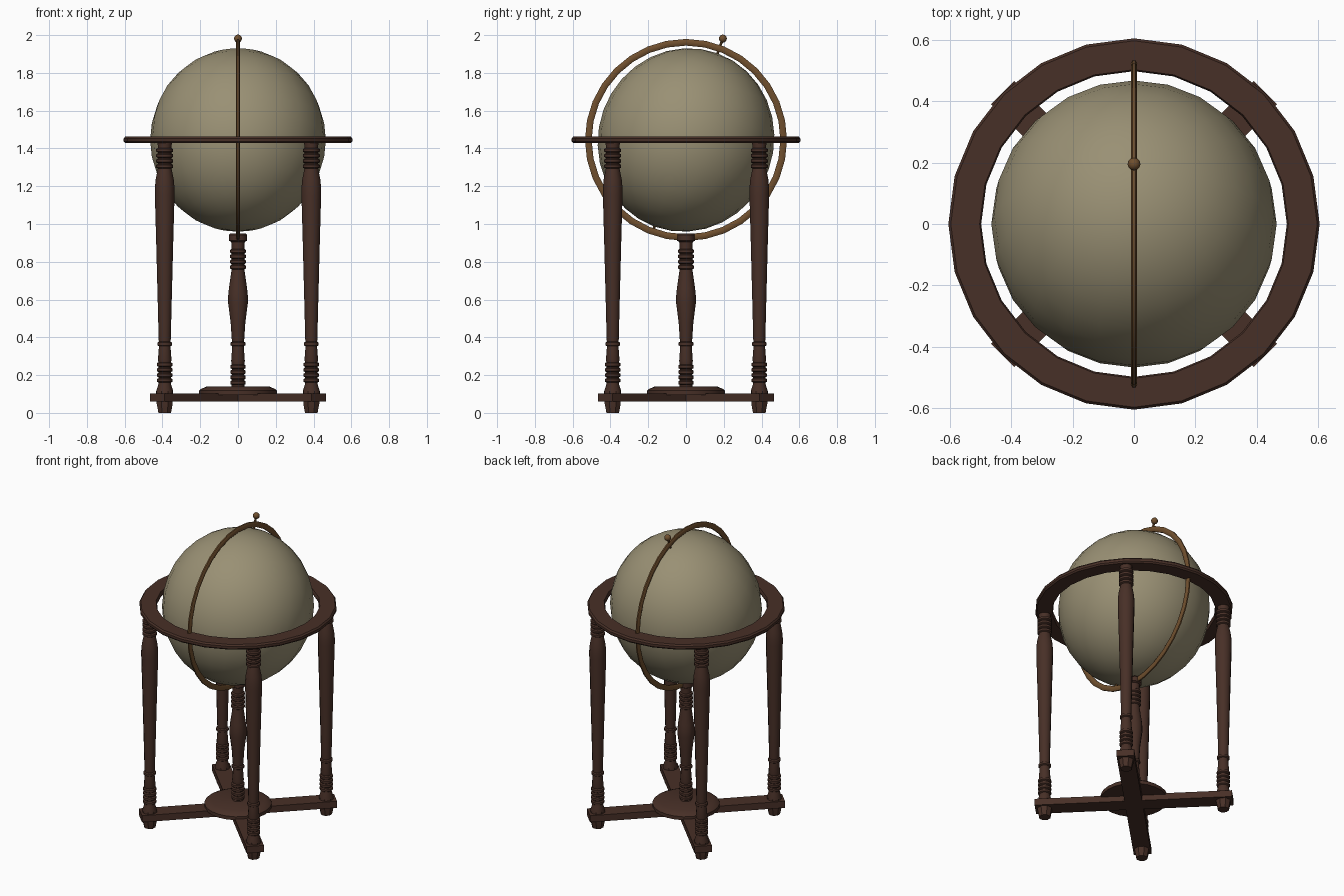
import bpy, math
from mathutils import Matrix, Vector

if "Cube" in bpy.data.objects:
    bpy.data.objects.remove(bpy.data.objects["Cube"])


def material(name, rgb):
    m = bpy.data.materials.new(name)
    m.diffuse_color = (*rgb, 1)
    m.use_nodes = True
    m.node_tree.nodes["Principled BSDF"].inputs["Base Color"].default_value = m.diffuse_color
    return m


WOOD = material("dark wood", (0.064, 0.029, 0.020))
PAPER = material("aged parchment", (0.32, 0.28, 0.175))
BRASS = material("old brass", (0.16, 0.078, 0.027))
CZ = 1.445                      # globe centre height
TILT = math.radians(20)         # globe axis leans towards +y


def finish(obj, name, mat, smooth=True):
    obj.name = name
    obj.data.materials.clear()
    obj.data.materials.append(mat)
    if smooth:
        bpy.ops.object.select_all(action='DESELECT')
        obj.select_set(True)
        bpy.context.view_layer.objects.active = obj
        bpy.ops.object.shade_smooth_by_angle(angle=math.radians(35))
    return obj


def lathe(name, profile, segs, mat, matrix=Matrix(), ring=False, phase=0.0):
    """Revolve (radius, height) points, bottom to top, about local z."""
    n = len(profile)
    verts, faces = [], []
    for i in range(segs):
        a = 2 * math.pi * (i + phase) / segs
        verts += [matrix @ Vector((r * math.cos(a), r * math.sin(a), z)) for r, z in profile]
    for i in range(segs):
        j = (i + 1) % segs
        for k in range(n if ring else n - 1):
            l = (k + 1) % n
            faces.append((i * n + k, j * n + k, j * n + l, i * n + l))
    if not ring:
        faces.append([i * n for i in reversed(range(segs))])
        faces.append([i * n + n - 1 for i in range(segs)])
    me = bpy.data.meshes.new(name)
    me.from_pydata(verts, [], faces)
    obj = bpy.data.objects.new(name, me)
    bpy.context.collection.objects.link(obj)
    return finish(obj, name, mat)


def beads(start, count, r0, r1, step=0.028):
    """Stack of turned beads."""
    pts = []
    for i in range(count):
        c = start + i * step
        pts += [(r0, c - 0.012), (r1, c - 0.007), (r1, c + 0.007), (r0, c + 0.012)]
    return pts


# Turned legs with tapered octagonal feet
leg = ([(0.045, 0.10), (0.045, 0.115), (0.034, 0.15)]
       + beads(0.172, 4, 0.033, 0.041)
       + [(0.036, 0.28), (0.031, 0.345)] + beads(0.365, 1, 0.031, 0.039)
       + [(0.032, 0.39), (0.036, 0.55), (0.045, 0.90), (0.052, 1.15), (0.052, 1.19),
          (0.048, 1.235), (0.037, 1.29)]
       + beads(1.306, 4, 0.036, 0.045)
       + [(0.036, 1.41), (0.039, 1.435)])
foot = [(0.036, 0.0), (0.046, 0.05), (0.046, 0.115)]
for sx, xn in ((-1, "left"), (1, "right")):
    for sy, yn in ((-1, "front"), (1, "back")):
        m = Matrix.Translation((sx * 0.388, sy * 0.388, 0))
        lathe(f"{yn}_{xn}_leg", leg, 12, WOOD, m)
        lathe(f"{yn}_{xn}_foot", foot, 8, WOOD, m, phase=0.5)

# Crossed base beams
for i, s in enumerate((1, -1)):
    bpy.ops.mesh.primitive_cube_add(size=1, location=(0, 0, 0.081))
    beam = bpy.context.object
    beam.scale = (1.212, 0.108, 0.044)
    beam.rotation_euler.z = s * math.pi / 4
    finish(beam, f"base_beam_{i + 1}", WOOD, False)

# Base disc and central post
lathe("base_disc", [(0.206, 0.095), (0.206, 0.118), (0.195, 0.127), (0.165, 0.14)], 24, WOOD)
post = ([(0.036, 0.13)] + beads(0.16, 4, 0.033, 0.041)
        + [(0.036, 0.275), (0.031, 0.345)] + beads(0.365, 1, 0.031, 0.039)
        + [(0.033, 0.39), (0.039, 0.48), (0.052, 0.58), (0.052, 0.62), (0.048, 0.66),
           (0.035, 0.75)]
        + beads(0.772, 4, 0.034, 0.042)
        + [(0.034, 0.88), (0.036, 0.906), (0.048, 0.912), (0.048, 0.943), (0.042, 0.95)])
lathe("central_post", post, 12, WOOD)

# Horizon ring with eased edges
lathe("horizon_ring", [(0.503, 1.428), (0.597, 1.428), (0.605, 1.437), (0.605, 1.453),
                       (0.597, 1.463), (0.503, 1.463), (0.498, 1.453), (0.498, 1.437)],
      24, WOOD, ring=True)

# Meridian ring standing in the y-z plane
section = [(0.517 + 0.019 * math.cos(a), 0.011 * math.sin(a))
           for a in (2 * math.pi * (i + 0.5) / 8 for i in range(8))]
lathe("meridian_ring", section, 32, BRASS,
      Matrix.Translation((0, 0, CZ)) @ Matrix.Rotation(math.pi / 2, 4, 'Y'), ring=True)

# Globe, slightly elongated along its tilted axis
axis = Matrix.Translation((0, 0, CZ)) @ Matrix.Rotation(-TILT, 4, 'X')
bpy.ops.mesh.primitive_uv_sphere_add(segments=24, ring_count=16, radius=0.465)
globe = bpy.context.object
globe.matrix_world = axis @ Matrix.Diagonal((1, 1, 1.05, 1))
finish(globe, "globe", PAPER)

# Axis rod and finial ball
lathe("axis_rod", [(0.007, -0.52), (0.007, 0.56)], 8, BRASS, axis)
bpy.ops.mesh.primitive_uv_sphere_add(segments=12, ring_count=8, radius=0.021)
ball = bpy.context.object
ball.matrix_world = axis @ Matrix.Translation((0, 0, 0.571))
finish(ball, "finial_ball", BRASS)
